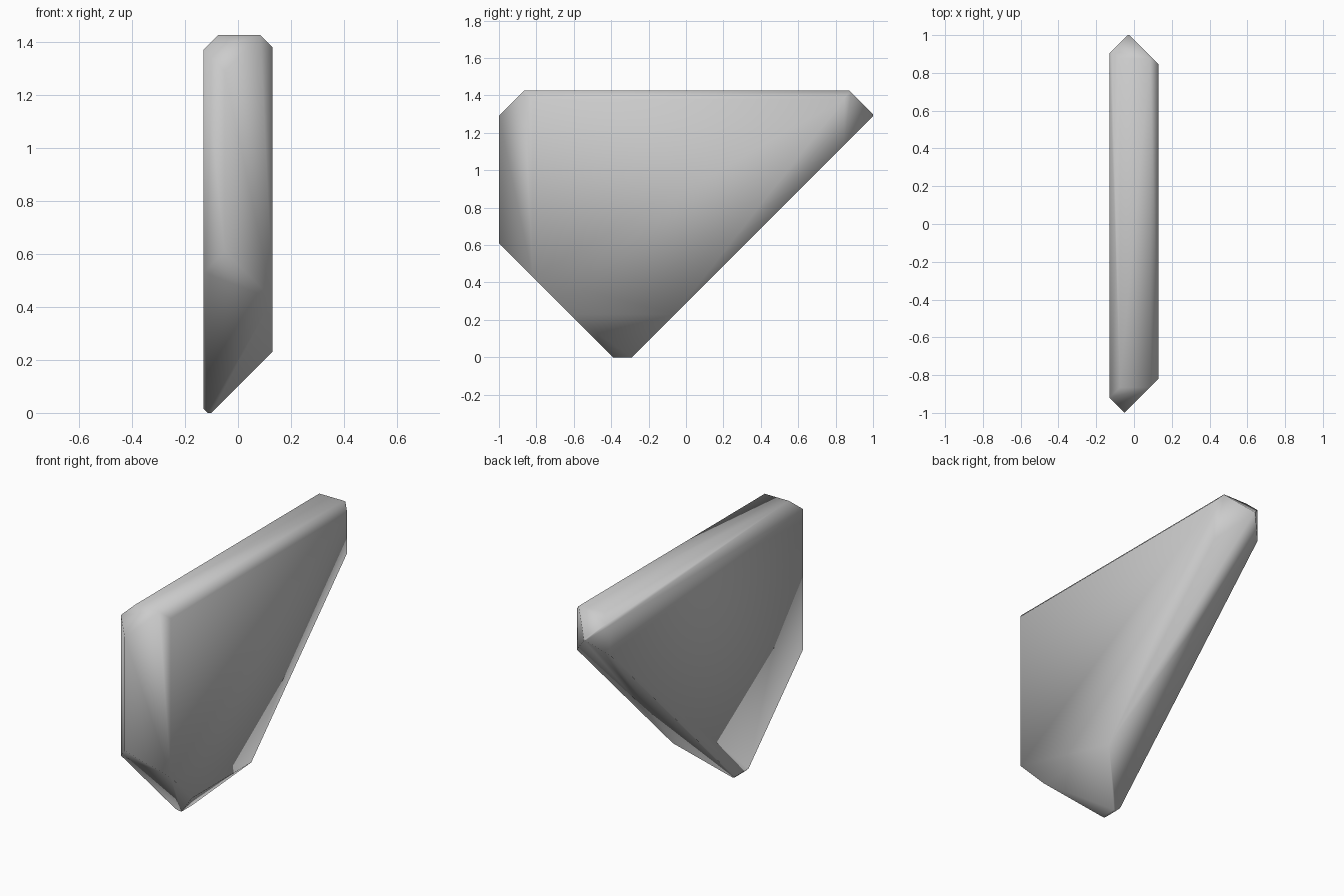
import bpy, bmesh
from mathutils import Vector

if "Cube" in bpy.data.objects:
    bpy.data.objects.remove(bpy.data.objects["Cube"])

# Slab: bounding box of the stone shard
W, D, H = 0.26, 2.0, 1.425
bm = bmesh.new()
bmesh.ops.create_cube(bm, size=1.0)
for v in bm.verts:
    v.co = Vector((v.co.x * W, v.co.y * D, (v.co.z + 0.5) * H))

# 45-degree edge cuts: outward normal and limit (normal . point <= limit)
cuts = [
    # side profile
    ((0, -1, -1), 0.39), ((0, 1, -1), -0.29),
    ((0, -1, 1), 2.29), ((0, 1, 1), 2.30),
    # front profile
    ((-1, 0, 1), 1.50), ((1, 0, 1), 1.51),
    ((1, 0, -1), -0.10), ((-1, 0, -1), 0.115),
    # plan profile
    ((-1, 1, 0), 1.035), ((1, 1, 0), 0.975),
    ((-1, -1, 0), 1.05), ((1, -1, 0), 0.95),
]
for normal, limit in cuts:
    n = Vector(normal)
    geom = bm.verts[:] + bm.edges[:] + bm.faces[:]
    bmesh.ops.bisect_plane(bm, geom=geom, dist=1e-5, plane_co=n * limit / n.length_squared,
                           plane_no=n, clear_outer=True)
    rim = [e for e in bm.edges if e.is_boundary]
    if rim:
        bmesh.ops.holes_fill(bm, edges=rim, sides=0)

# Tidy and smooth
bmesh.ops.remove_doubles(bm, verts=bm.verts[:], dist=0.003)
bmesh.ops.recalc_face_normals(bm, faces=bm.faces[:])
for f in bm.faces:
    f.smooth = True

mesh = bpy.data.meshes.new("stone_shard")
bm.to_mesh(mesh)
bm.free()
shard = bpy.data.objects.new("stone_shard", mesh)
bpy.context.collection.objects.link(shard)
